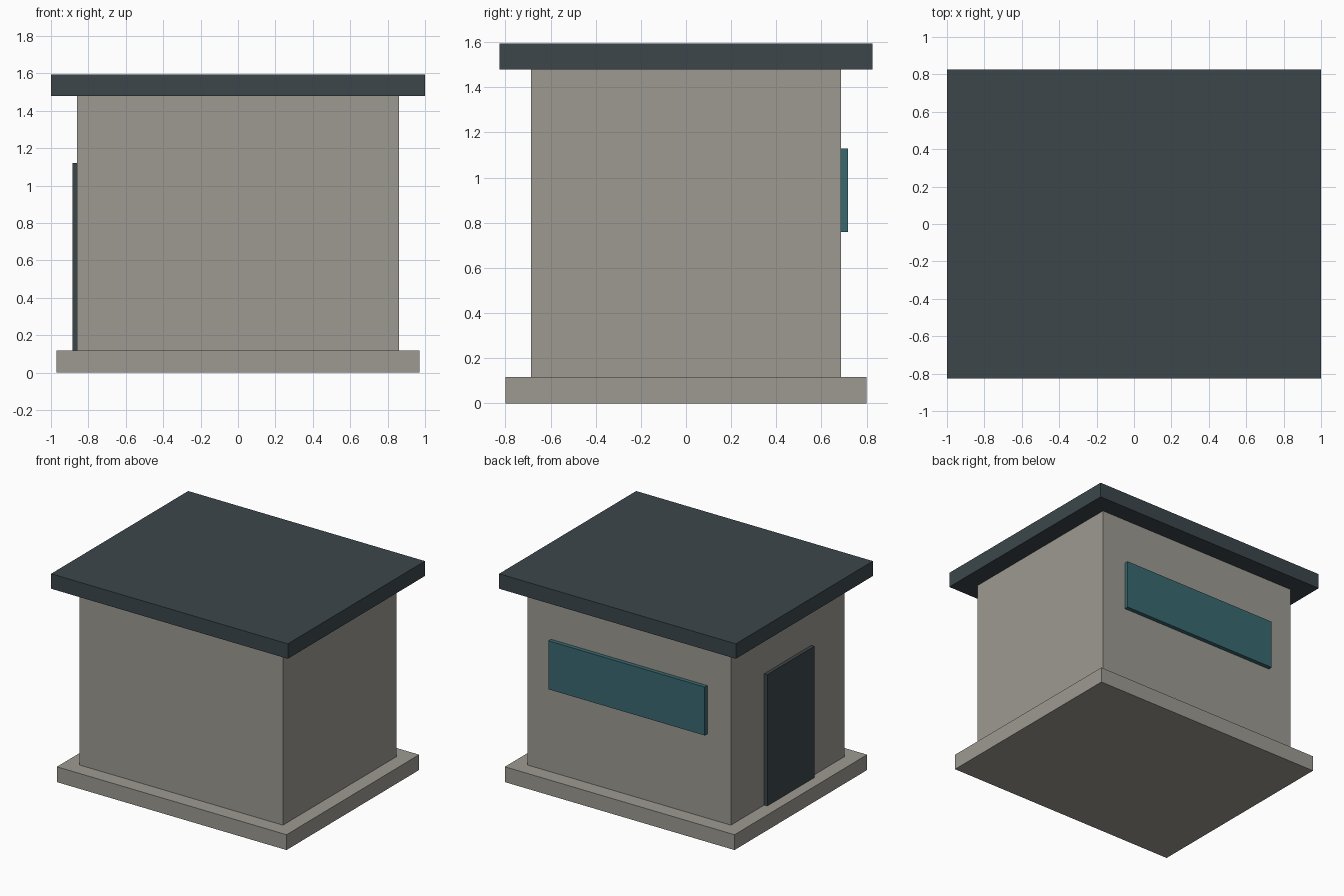
import bpy

cube = bpy.data.objects.get("Cube")
if cube:
    bpy.data.objects.remove(cube, do_unlink=True)


def material(name, rgb):
    mat = bpy.data.materials.new(name)
    mat.use_nodes = True
    colour = (*rgb, 1)
    mat.diffuse_color = colour
    mat.node_tree.nodes["Principled BSDF"].inputs["Base Color"].default_value = colour
    return mat


def box(name, x, y, z, mat):
    """Box spanning the given (min, max) range on each axis."""
    spans = (x, y, z)
    bpy.ops.mesh.primitive_cube_add(size=1, location=[(a + b) / 2 for a, b in spans])
    obj = bpy.context.object
    obj.name = obj.data.name = name
    obj.scale = [b - a for a, b in spans]
    bpy.ops.object.transform_apply(location=False, rotation=False, scale=True)
    obj.data.materials.append(mat)
    return obj


concrete = material("warm grey concrete", (0.337, 0.323, 0.287))
slate = material("dark slate", (0.045, 0.062, 0.07))
glass = material("teal glass", (0.04, 0.138, 0.162))

base_top, wall_top, roof_top = 0.117, 1.479, 1.593
wall_x, wall_y = 0.86, 0.686

# Building shell
box("base_slab", (-0.97, 0.97), (-0.8, 0.8), (0, base_top), concrete)
box("walls", (-wall_x, wall_x), (-wall_y, wall_y), (base_top, wall_top), concrete)
box("roof_slab", (-1, 1), (-0.827, 0.827), (wall_top, roof_top), slate)

# Door on the right side, wide window on the back
box("door", (-0.886, -wall_x), (-0.285, 0.285), (base_top, 1.12), slate)
box("window", (-0.66, 0.66), (wall_y, 0.717), (0.76, 1.13), glass)
